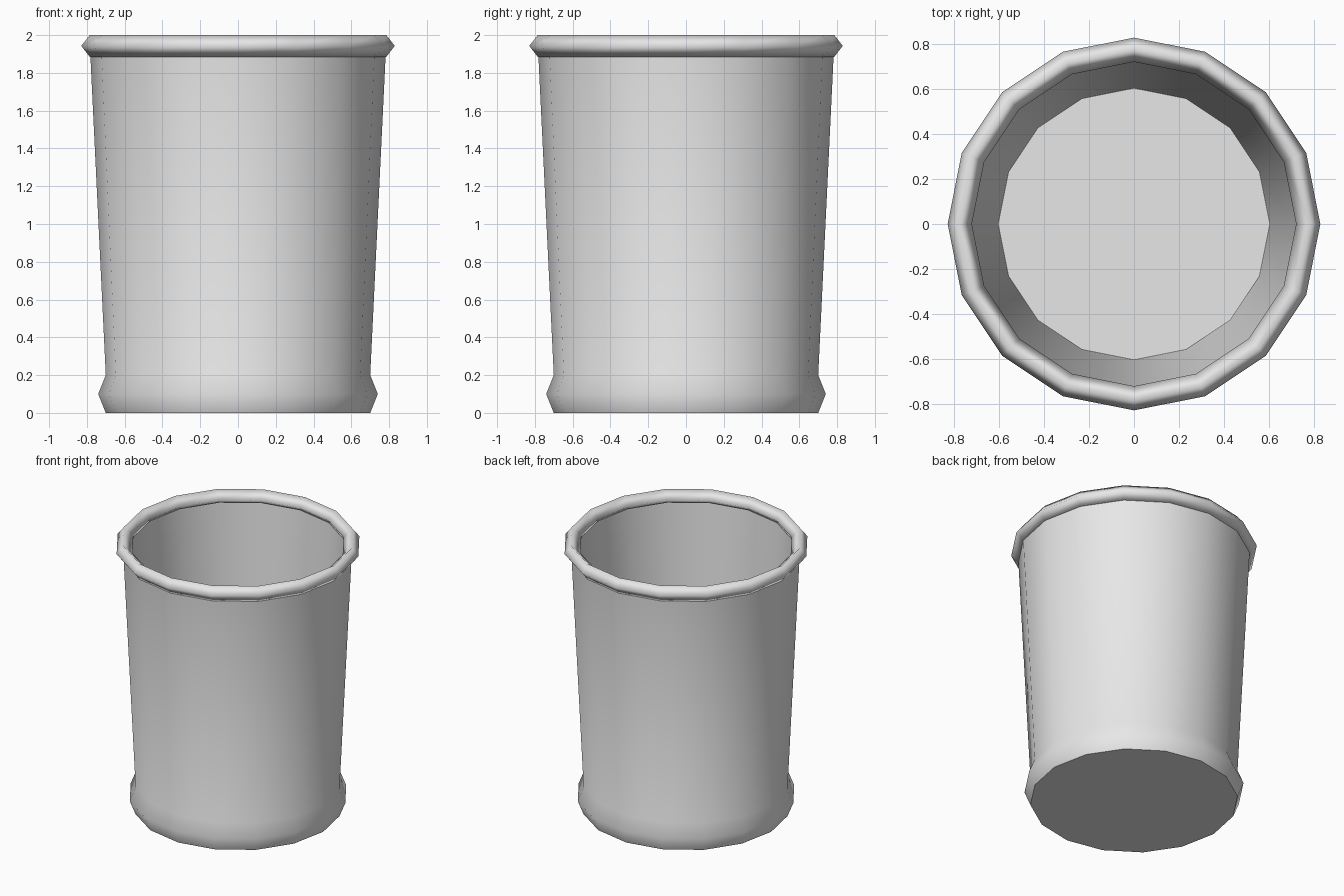
import bpy, bmesh, math

cube = bpy.data.objects.get("Cube")
if cube:
    bpy.data.objects.remove(cube, do_unlink=True)

SIDES = 16

grey = bpy.data.materials.new("light_grey")
grey.use_nodes = True
grey.diffuse_color = (0.8, 0.8, 0.8, 1)
grey.node_tree.nodes["Principled BSDF"].inputs["Base Color"].default_value = (0.8, 0.8, 0.8, 1)


def lathe(name, profile, closed, smooth_angle):
    """Spin a (radius, height) profile; open profiles get flat end caps."""
    bm = bmesh.new()
    rings = []
    for r, z in profile:
        angles = [2 * math.pi * i / SIDES for i in range(SIDES)]
        rings.append([bm.verts.new((r * math.cos(a), r * math.sin(a), z)) for a in angles])
    pairs = list(zip(rings, rings[1:]))
    if closed:
        pairs.append((rings[-1], rings[0]))
    for low, high in pairs:
        for i in range(SIDES):
            j = (i + 1) % SIDES
            bm.faces.new((low[i], low[j], high[j], high[i]))
    if not closed:
        bm.faces.new(rings[0][::-1])
        bm.faces.new(rings[-1])
    bmesh.ops.recalc_face_normals(bm, faces=bm.faces)
    mesh = bpy.data.meshes.new(name)
    bm.to_mesh(mesh)
    bm.free()
    mesh.materials.append(grey)
    obj = bpy.data.objects.new(name, mesh)
    bpy.context.collection.objects.link(obj)
    bpy.ops.object.select_all(action='DESELECT')
    obj.select_set(True)
    bpy.context.view_layer.objects.active = obj
    bpy.ops.object.shade_smooth_by_angle(angle=math.radians(smooth_angle))
    return obj


# Tapered cup: flared foot, outer wall, inner wall and inside floor
lathe("cup_body", [(0.70, 0), (0.74, 0.10), (0.70, 0.20), (0.782, 1.90),
                   (0.722, 1.93), (0.605, 0.10)], False, 60)

# Rolled lip around the opening
lathe("rolled_rim", [(0.785, 1.885), (0.83, 1.943), (0.785, 2.0), (0.722, 1.943)], True, 120)
